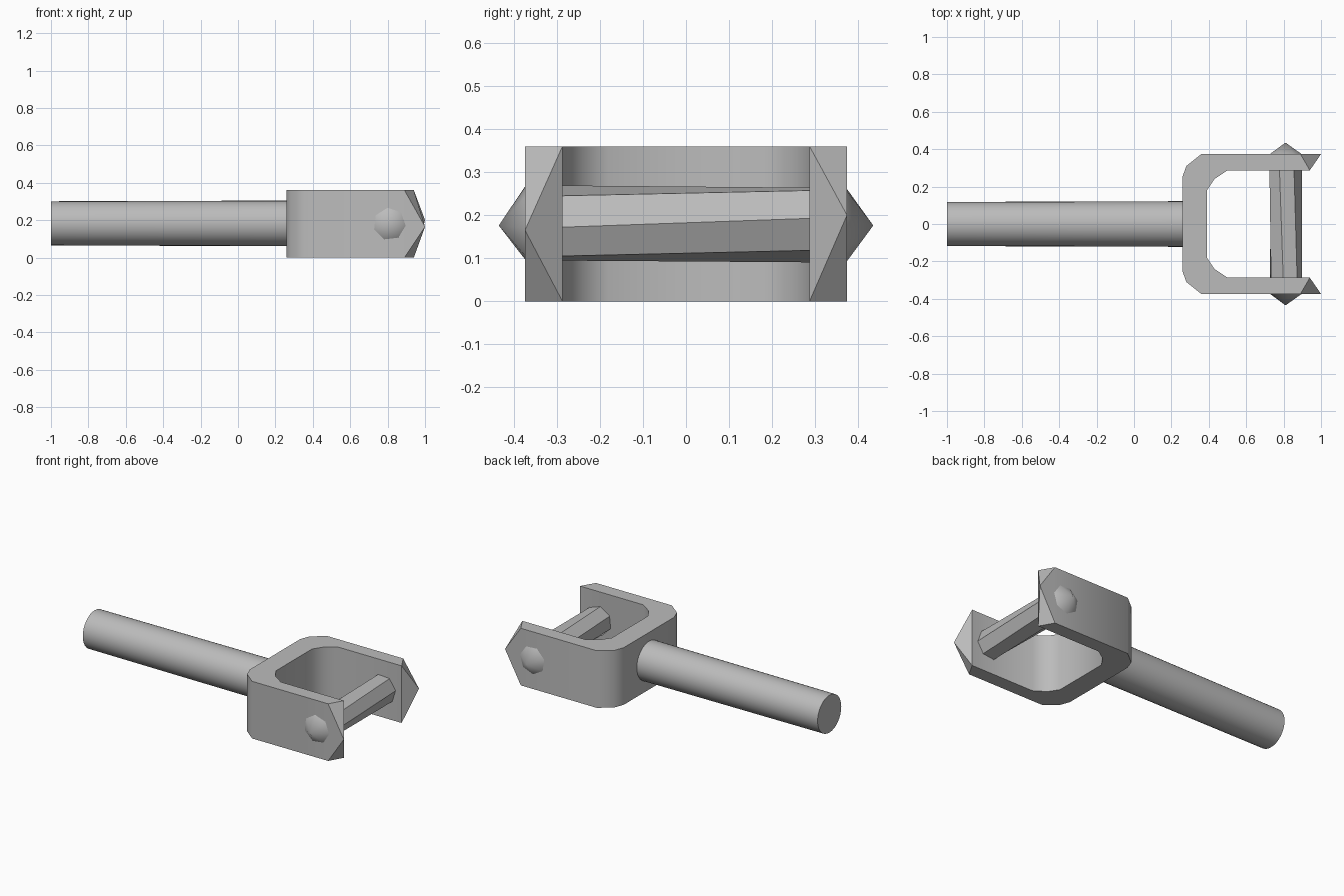
import bpy, bmesh, math
from mathutils import Vector

cube = bpy.data.objects.get("Cube")
if cube:
    bpy.data.objects.remove(cube)

steel = bpy.data.materials.new("grey steel")
steel.use_nodes = True
GREY = (0.5, 0.5, 0.5, 1)
steel.diffuse_color = GREY
steel.node_tree.nodes["Principled BSDF"].inputs["Base Color"].default_value = GREY

MID_Z = 0.18
HEIGHT = 0.36


def finish(name, bm, angle=None):
    bmesh.ops.recalc_face_normals(bm, faces=bm.faces)
    mesh = bpy.data.meshes.new(name)
    bm.to_mesh(mesh)
    bm.free()
    mesh.materials.append(steel)
    obj = bpy.data.objects.new(name, mesh)
    bpy.context.collection.objects.link(obj)
    if angle:
        bpy.ops.object.select_all(action='DESELECT')
        obj.select_set(True)
        bpy.context.view_layer.objects.active = obj
        bpy.ops.object.shade_smooth_by_angle(angle=math.radians(angle))
    return obj


def ring(bm, y, radius, start):
    """Seven-sided ring around the pin axis."""
    return [bm.verts.new((0.81 + radius * math.cos(a), y, MID_Z + radius * math.sin(a)))
            for a in (math.radians(start) + math.tau * i / 7 for i in range(7))]


# Handle rod, slightly wider where it meets the fork
bm = bmesh.new()
bmesh.ops.create_cone(bm, cap_ends=True, segments=32, radius1=0.118, radius2=0.122, depth=1.3)
for v in bm.verts:
    v.co = Vector((v.co.z - 0.35, v.co.y, v.co.x + 0.183))
finish("handle_rod", bm, 35)

# Fork: a U of paired outer and inner points, swept from one prong to the other
half = [((0.89, 0.374), (0.94, 0.287)), ((0.36, 0.374), (0.50, 0.287)),
        ((0.28, 0.31), (0.43, 0.24)), ((0.258, 0.25), (0.39, 0.18))]
pairs = half + [tuple((x, -y) for x, y in p) for p in reversed(half)]
bm = bmesh.new()
sections = [[bm.verts.new((*p, z)) for p, z in
             ((o, 0), (o, HEIGHT), (i, HEIGHT), (i, 0))] for o, i in pairs]
for a, b in zip(sections, sections[1:]):
    for k in range(4):
        n = (k + 1) % 4
        bm.faces.new((a[k], a[n], b[n], b[k]))
# Pointed prong ends, with the point on the outer side
for section, y, z in ((sections[0], 0.374, 0.2), (sections[-1], -0.374, 0.165)):
    tip = bm.verts.new((1, y, z))
    for k in range(4):
        bm.faces.new((section[k], section[(k + 1) % 4], tip))
finish("fork", bm, 42)

# Cross pin between the prongs, with a slight twist
bm = bmesh.new()
front = ring(bm, -0.33, 0.09, -6)
back = ring(bm, 0.33, 0.09, 9)
for i in range(7):
    n = (i + 1) % 7
    bm.faces.new((front[i], front[n], back[n], back[i]))
bm.faces.new(front)
bm.faces.new(back)
finish("cross_pin", bm)

# Pointed pin heads on the outside of each prong
for name, side, start in (("pin_head_right", -1, -6), ("pin_head_left", 1, 9)):
    bm = bmesh.new()
    base = ring(bm, side * 0.372, 0.09, start)
    apex = bm.verts.new((0.81, side * 0.435, 0.176))
    bm.faces.new(base)
    for i in range(7):
        bm.faces.new((base[i], base[(i + 1) % 7], apex))
    finish(name, bm, 35)
